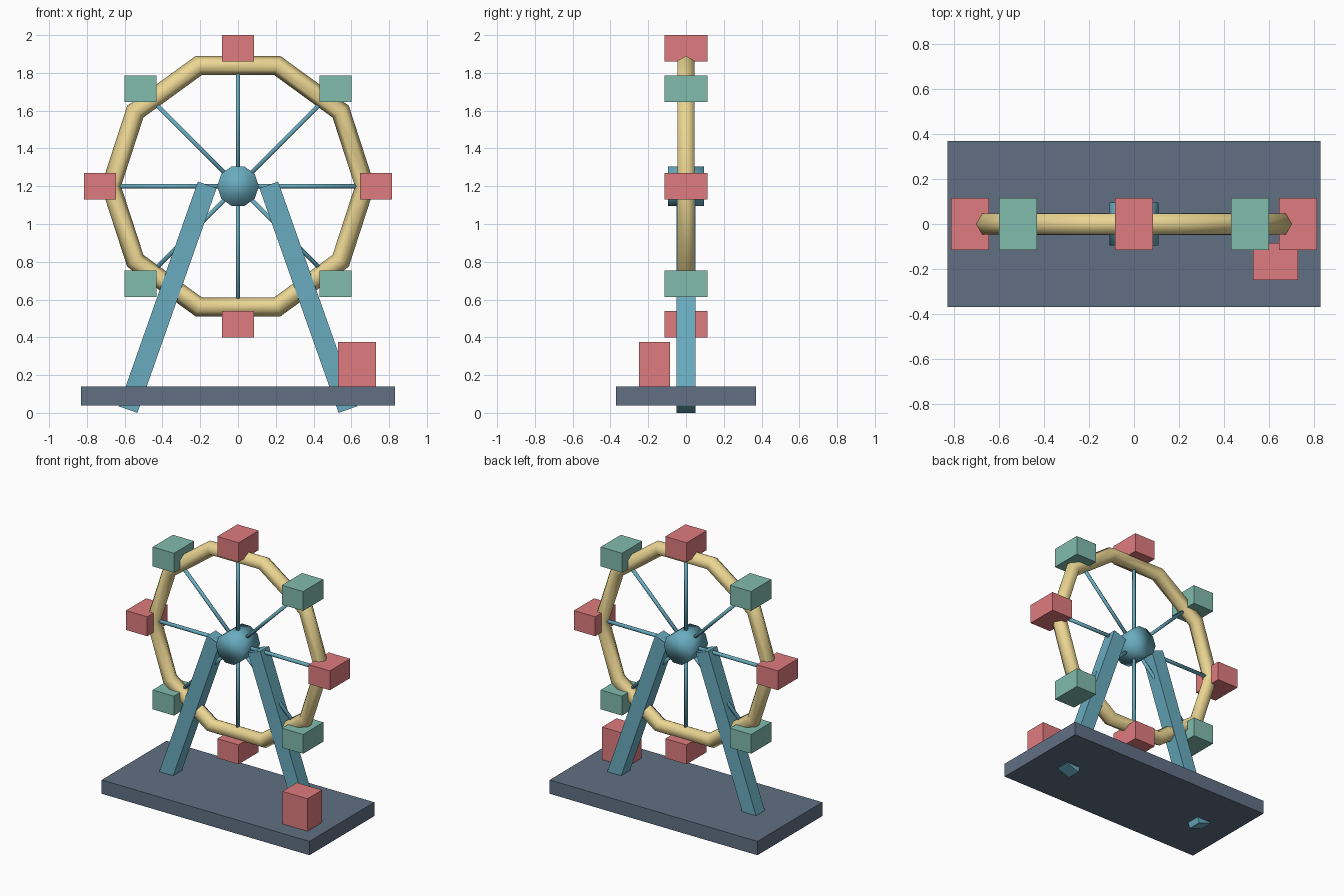
import bpy
from math import sin, cos, atan2, hypot, pi

if "Cube" in bpy.data.objects:
    bpy.data.objects.remove(bpy.data.objects["Cube"])

HUB_Z = 1.2


def material(name, rgb):
    mat = bpy.data.materials.new(name)
    mat.diffuse_color = (*rgb, 1)
    mat.use_nodes = True
    mat.node_tree.nodes["Principled BSDF"].inputs["Base Color"].default_value = mat.diffuse_color
    return mat


slate = material("slate", (0.12, 0.16, 0.23))
teal = material("teal", (0.14, 0.41, 0.52))
cream = material("cream", (0.83, 0.67, 0.29))
red = material("red", (0.74, 0.20, 0.21))
green = material("green", (0.22, 0.50, 0.42))


def finish(name, mat, smooth=False):
    ob = bpy.context.object
    ob.name = name
    ob.data.materials.append(mat)
    if smooth:
        bpy.ops.object.shade_smooth()
    return ob


def box(name, loc, size, mat, tilt=0):
    bpy.ops.mesh.primitive_cube_add(size=1, location=loc, rotation=(0, tilt, 0))
    bpy.context.object.scale = size
    bpy.ops.object.transform_apply(location=False, rotation=False, scale=True)
    return finish(name, mat)


# Base platform and ticket booth
box("base", (0, 0, 0.09), (1.66, 0.74, 0.10), slate)
box("ticket_booth", (0.63, -0.167, 0.25), (0.20, 0.165, 0.25), red)

# Leaning support legs
foot_x, foot_z, top_x, top_z = 0.582, 0.0175, 0.163, 1.207
run, rise = foot_x - top_x, top_z - foot_z
for side, label in ((-1, "left_leg"), (1, "right_leg")):
    box(label, (side * (foot_x + top_x) / 2, 0, (foot_z + top_z) / 2),
        (0.105, 0.10, hypot(run, rise)), teal, tilt=-side * atan2(run, rise))

# Wheel rim: ten-sided ring with a hexagonal section
bpy.ops.mesh.primitive_torus_add(major_radius=0.672, minor_radius=0.053,
                                 major_segments=10, minor_segments=6,
                                 location=(0, 0, HUB_Z), rotation=(pi / 2, 0, 0))
finish("wheel_rim", cream, smooth=True)

# Hub
bpy.ops.mesh.primitive_cylinder_add(vertices=10, radius=0.11, depth=0.19,
                                    location=(0, 0, HUB_Z),
                                    rotation=(pi / 2, pi / 2, 0))
finish("hub", teal, smooth=True)

# Spokes and upright cabins around the wheel
for i in range(8):
    a = i * pi / 4
    dx, dz = cos(a), sin(a)
    bpy.ops.mesh.primitive_cylinder_add(vertices=6, radius=0.013, depth=0.64,
                                        location=(0.32 * dx, 0, HUB_Z + 0.32 * dz),
                                        rotation=(0, pi / 2 - a, 0))
    finish(f"spoke_{i + 1}", teal, smooth=True)
    box(f"cabin_{i + 1}", (0.73 * dx, 0, HUB_Z + 0.73 * dz),
        (0.17, 0.23, 0.14), green if i % 2 else red)
